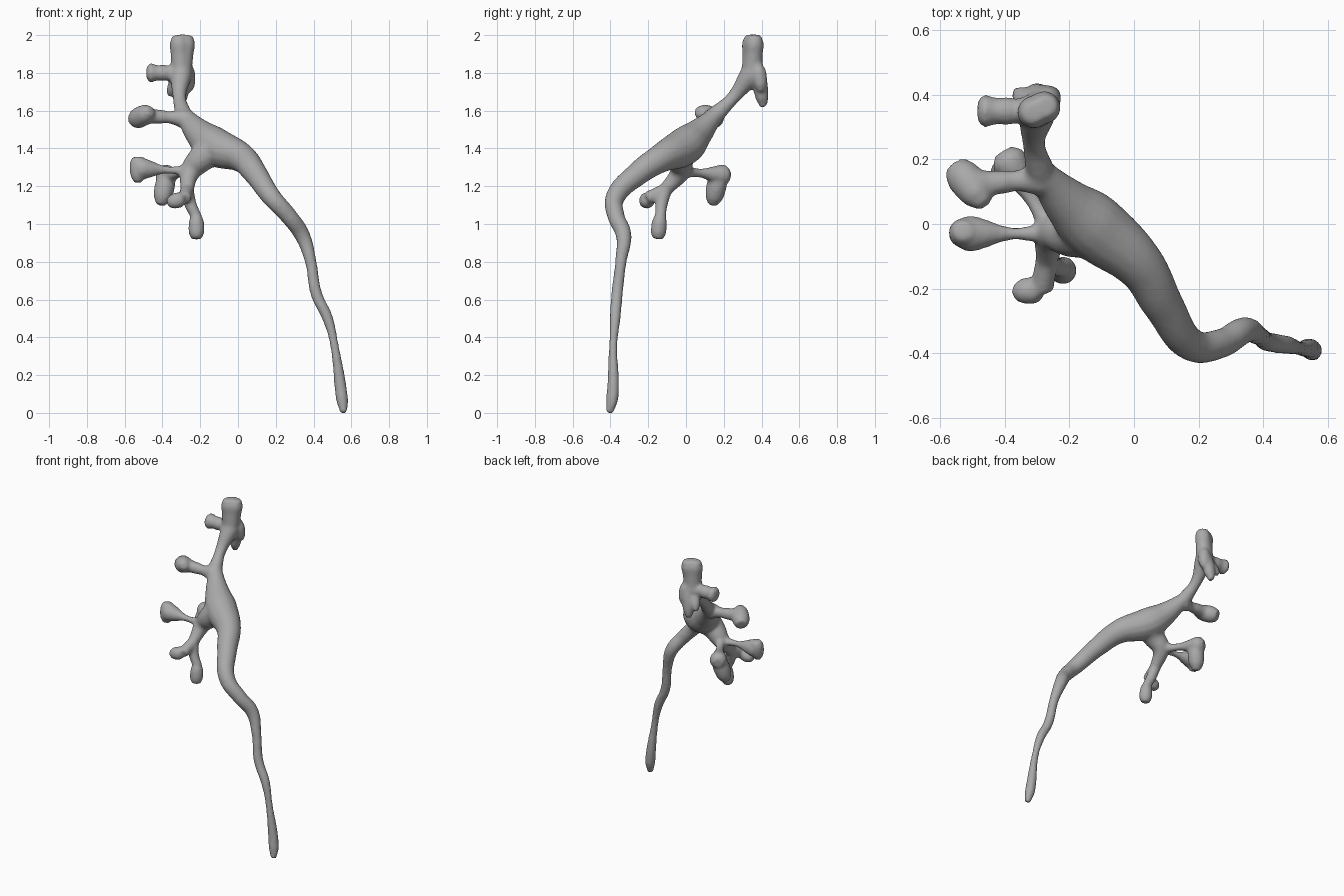
import bpy
from mathutils import Vector

cube = bpy.data.objects.get("Cube")
if cube:
    bpy.data.objects.remove(cube)

grey = bpy.data.materials.new("stone_grey")
grey.use_nodes = True
colour = (0.4, 0.4, 0.4, 1)
grey.diffuse_color = colour
grey.node_tree.nodes["Principled BSDF"].inputs["Base Color"].default_value = colour

curve = bpy.data.curves.new("branching_stem", "CURVE")
curve.dimensions = "3D"
curve.bevel_depth = 1
curve.bevel_resolution = 5
curve.resolution_u = 10
curve.use_fill_caps = True


def tube(points, radii):
    """Smooth round tube through the points, with one radius at each."""
    spline = curve.splines.new("BEZIER")
    spline.bezier_points.add(len(points) - 1)
    spline.radius_interpolation = "CARDINAL"
    for knot, point, radius in zip(spline.bezier_points, points, radii):
        knot.co = point
        knot.radius = radius
        knot.handle_left_type = knot.handle_right_type = "AUTO"


def taper(points, start, end):
    """Limb whose radius changes evenly from start to end."""
    last = len(points) - 1
    tube(points, [start + (end - start) * i / last for i in range(last + 1)])


def bud(base, tip, stalk, head):
    """Straight thin stalk that ends in a rounded, swollen head."""
    steps = (0, 0.3, 0.5, 0.7, 0.9, 1)
    radii = (stalk * 1.6, stalk, stalk * 1.1, head * 0.8, head, head * 0.6)
    tube([base.lerp(tip, t) for t in steps], radii)


def lobe(start, end, radius):
    """Short stubby knob with blunt, tapered ends."""
    points = [start.lerp(end, t) for t in (0, 0.25, 0.75, 1)]
    tube(points, [radius * share for share in (0.7, 1, 0.9, 0.5)])


# joints shared by neighbouring limbs
body = Vector((-0.12, -0.01, 1.41))
shoulder = Vector((-0.29, 0.16, 1.58))
crown = Vector((-0.3, 0.35, 1.8))
fork = Vector((-0.25, -0.03, 1.28))
low_fork = Vector((-0.27, -0.11, 1.18))

# long wavy tail running into the swollen body and up to the shoulder
trunk = [Vector((0.56, -0.405, 0)), Vector((0.55, -0.39, 0.08)),
         Vector((0.51, -0.385, 0.36)), Vector((0.475, -0.375, 0.5)),
         Vector((0.415, -0.365, 0.63)), Vector((0.385, -0.345, 0.8)),
         Vector((0.34, -0.33, 0.94)), Vector((0.27, -0.37, 1.04)),
         Vector((0.18, -0.375, 1.14)), Vector((0.09, -0.25, 1.27)),
         Vector((0.02, -0.13, 1.35)), body,
         Vector((-0.2, 0.06, 1.475)), shoulder]
tube(trunk, (0.02, 0.033, 0.023, 0.029, 0.031, 0.031, 0.042, 0.046,
             0.052, 0.064, 0.078, 0.102, 0.08, 0.045))

# neck and crown, the crown being wider than deep
tube([shoulder, Vector((-0.31, 0.25, 1.67)), crown], (0.046, 0.036, 0.06))
for x, y in ((-0.315, 0.345), (-0.27, 0.365)):
    top = Vector((x, y, 2))
    tube([crown, crown.lerp(top, 0.5), crown.lerp(top, 0.8), top],
         (0.055, 0.05, 0.05, 0.035))
bud(crown, Vector((-0.485, 0.35, 1.8)), 0.04, 0.052)
lobe(Vector((-0.27, 0.38, 1.84)), Vector((-0.26, 0.4, 1.7)), 0.04)
lobe(Vector((-0.28, 0.38, 1.82)), Vector((-0.31, 0.41, 1.62)), 0.04)
lobe(crown, Vector((-0.365, 0.41, 1.68)), 0.036)

# upper side branch with a slanted head
bud(shoulder - Vector((0, 0.02, 0.02)), Vector((-0.52, 0.12, 1.575)), 0.034, 0.05)
lobe(Vector((-0.555, 0.18, 1.545)), Vector((-0.46, 0.06, 1.6)), 0.055)

# lower fork
taper([body, Vector((-0.19, -0.03, 1.35)), fork, low_fork], 0.095, 0.036)

# left bud with a tall flat end
bud(fork, Vector((-0.55, -0.03, 1.295)), 0.022, 0.056)
lobe(Vector((-0.53, -0.02, 1.355)), Vector((-0.53, -0.04, 1.22)), 0.044)

# rear bud with a drooping lip
rear = Vector((-0.405, 0.225, 1.255))
bud(fork, rear, 0.026, 0.056)
lobe(fork.lerp(rear, 0.8), Vector((-0.41, 0.14, 1.1)), 0.053)

# hanging front buds
knob = Vector((-0.285, -0.205, 1.135))
taper([low_fork, knob], 0.036, 0.036)
lobe(knob, Vector((-0.375, -0.21, 1.11)), 0.042)
taper([low_fork, Vector((-0.25, -0.13, 1.1)), Vector((-0.22, -0.135, 1.04))],
      0.036, 0.03)
lobe(Vector((-0.22, -0.15, 0.92)), Vector((-0.22, -0.135, 1.06)), 0.042)

# fuse the limbs into one smooth skin
stem = bpy.data.objects.new("branching_stem", curve)
bpy.context.collection.objects.link(stem)
bpy.ops.object.select_all(action="DESELECT")
stem.select_set(True)
bpy.context.view_layer.objects.active = stem
bpy.ops.object.convert(target="MESH")
stem = bpy.context.object
remesh = stem.modifiers.new("fuse", "REMESH")
remesh.mode = "VOXEL"
remesh.voxel_size = 0.01
soften = stem.modifiers.new("soften", "SMOOTH")
soften.iterations = 8
bpy.ops.object.convert(target="MESH")
stem.data.materials.clear()
stem.data.materials.append(grey)
bpy.ops.object.shade_smooth()
